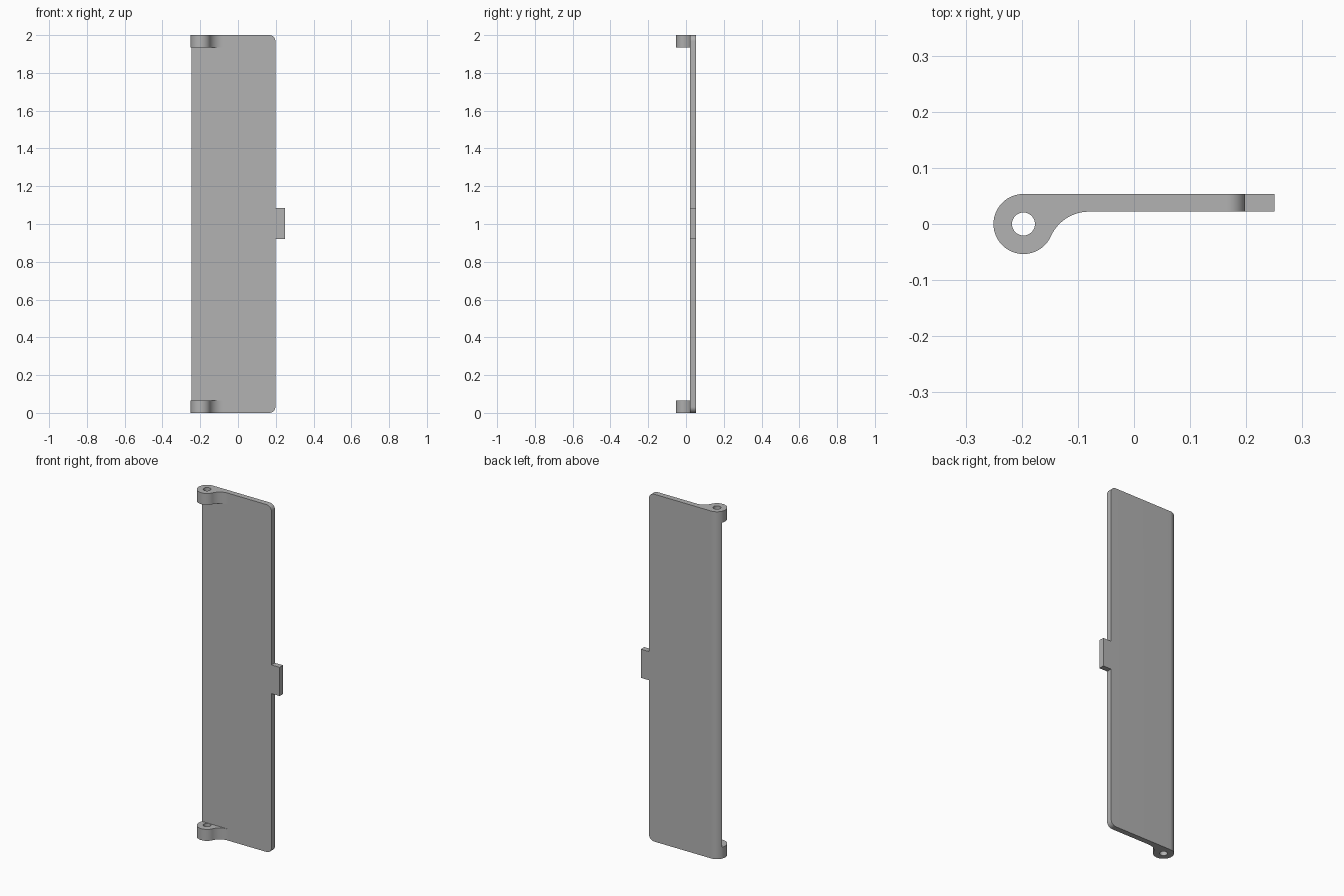
import bpy
import bmesh
from math import sin, cos, radians, pi, sqrt, atan2

cube = bpy.data.objects.get("Cube")
if cube:
    bpy.data.objects.remove(cube, do_unlink=True)

HEIGHT = 2.0
PIN_X, BARREL_R, HOLE_R = -0.197, 0.0535, 0.0205   # barrel axis and radii
FRONT, BACK = 0.022, 0.0535                        # leaf faces in y
EDGE_X, TIP_X = 0.198, 0.25
CORNER_R, FILLET_R = 0.032, 0.0745
KNUCKLE_H = 0.066

grey = bpy.data.materials.new("plain grey")
grey.use_nodes = True
grey.diffuse_color = (0.45, 0.45, 0.45, 1)
grey.node_tree.nodes["Principled BSDF"].inputs["Base Color"].default_value = (0.45, 0.45, 0.45, 1)


def arc(cx, cy, r, a0, a1, n):
    """Points along a circular arc, angles in radians."""
    return [(cx + r * cos(a0 + (a1 - a0) * i / n),
             cy + r * sin(a0 + (a1 - a0) * i / n)) for i in range(n + 1)]


def finish(obj):
    obj.data.materials.clear()
    obj.data.materials.append(grey)
    bpy.ops.object.select_all(action="DESELECT")
    obj.select_set(True)
    bpy.context.view_layer.objects.active = obj
    bpy.ops.object.shade_smooth_by_angle(angle=radians(30))


def prism(name, outline, z0, z1, round_x=None):
    """Extrude an xy outline upward, optionally rounding its corners at round_x."""
    bm = bmesh.new()
    base = bm.faces.new([bm.verts.new((x, y, z0)) for x, y in outline])
    top = bmesh.ops.extrude_face_region(bm, geom=[base])["geom"]
    for v in top:
        if isinstance(v, bmesh.types.BMVert):
            v.co.z = z1
    bmesh.ops.recalc_face_normals(bm, faces=bm.faces)
    if round_x is not None:
        corners = [e for e in bm.edges
                   if all(abs(v.co.x - round_x) < 1e-5 for v in e.verts)
                   and abs(e.verts[0].co.z - e.verts[1].co.z) < 1e-5]
        bmesh.ops.bevel(bm, geom=corners, offset=CORNER_R, segments=10,
                        profile=0.5, affect="EDGES")
    mesh = bpy.data.meshes.new(name)
    bm.to_mesh(mesh)
    bm.free()
    obj = bpy.data.objects.new(name, mesh)
    bpy.context.collection.objects.link(obj)
    finish(obj)


def pierced_prism(name, loops, z0, z1):
    """Extrude a filled 2D outline with holes."""
    curve = bpy.data.curves.new(name, "CURVE")
    curve.dimensions = "2D"
    curve.fill_mode = "BOTH"
    curve.extrude = (z1 - z0) / 2
    for loop in loops:
        spline = curve.splines.new("POLY")
        spline.points.add(len(loop) - 1)
        for point, (x, y) in zip(spline.points, loop):
            point.co = (x, y, 0, 1)
        spline.use_cyclic_u = True
    obj = bpy.data.objects.new(name, curve)
    obj.location.z = (z0 + z1) / 2
    bpy.context.collection.objects.link(obj)
    bpy.ops.object.select_all(action="DESELECT")
    obj.select_set(True)
    bpy.context.view_layer.objects.active = obj
    bpy.ops.object.convert(target="MESH")
    obj = bpy.context.object
    bm = bmesh.new()
    bm.from_mesh(obj.data)
    bmesh.ops.remove_doubles(bm, verts=bm.verts, dist=1e-5)
    bmesh.ops.recalc_face_normals(bm, faces=bm.faces)
    bm.to_mesh(obj.data)
    bm.free()
    finish(obj)


# Leaf: flat plate whose hinge edge follows the barrel curve
rim = atan2(FRONT, -sqrt(BARREL_R ** 2 - FRONT ** 2))
leaf = arc(PIN_X, 0, BARREL_R, rim, pi / 2, 12) + [(EDGE_X, BACK), (EDGE_X, FRONT)]
prism("hinge_leaf", leaf, 0, HEIGHT, round_x=EDGE_X)

# Tab on the free edge
tab = [(EDGE_X, FRONT), (TIP_X, FRONT), (TIP_X, BACK), (EDGE_X, BACK)]
prism("latch_tab", tab, 0.92, 1.085)

# Knuckles: barrel blended into the leaf by a tangent fillet
fillet_y = FRONT - FILLET_R
fillet_x = PIN_X + sqrt((BARREL_R + FILLET_R) ** 2 - fillet_y ** 2)
join = atan2(fillet_y, fillet_x - PIN_X)
outline = arc(PIN_X, 0, BARREL_R, rim, join + 2 * pi, 36)
outline += arc(fillet_x, fillet_y, FILLET_R, join + pi, pi / 2, 14)[1:]
hole = arc(PIN_X, 0, HOLE_R, 0, 2 * pi, 32)[:-1]
for name, z in (("lower_knuckle", 0), ("upper_knuckle", HEIGHT - KNUCKLE_H)):
    pierced_prism(name, [outline, hole], z, z + KNUCKLE_H)
